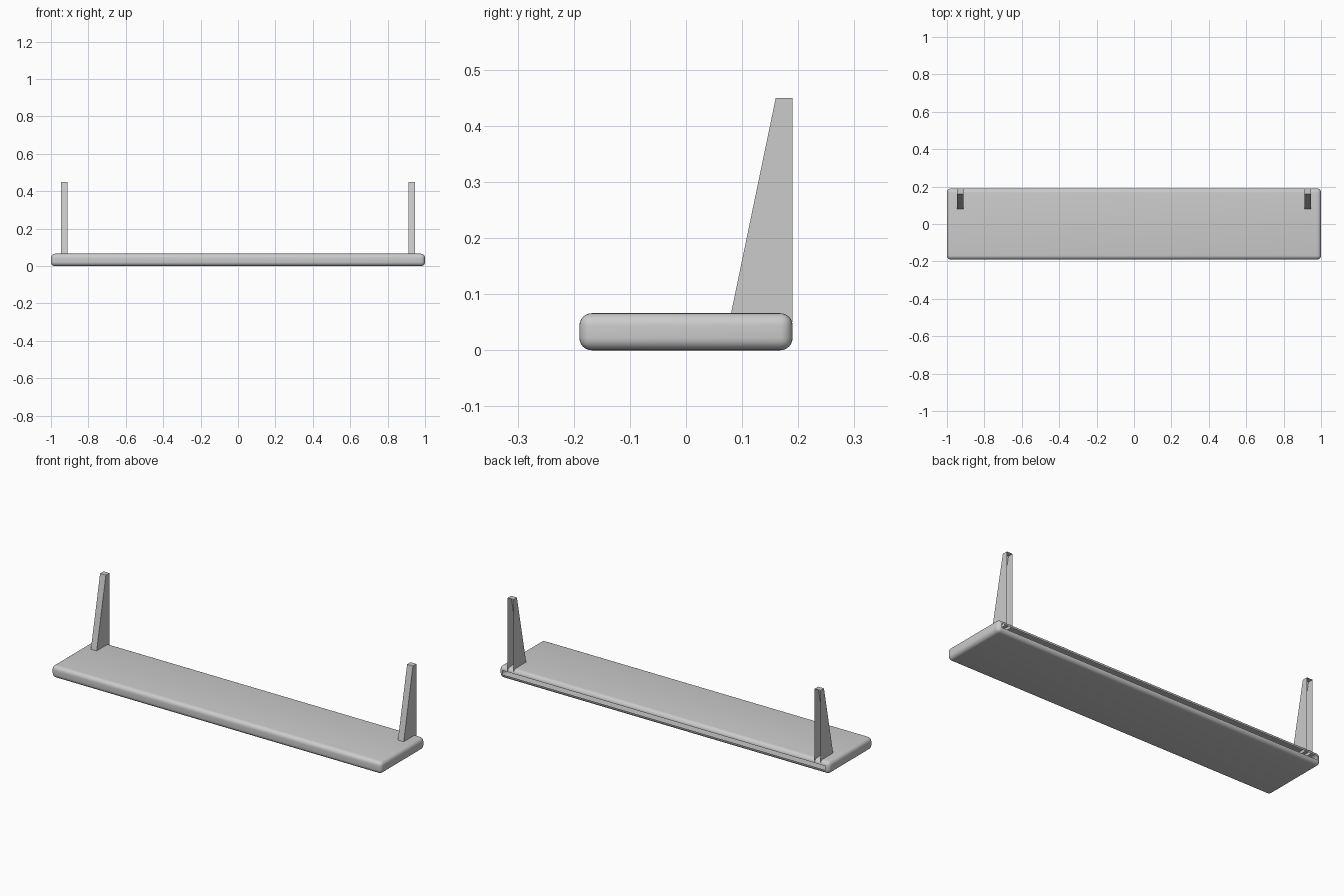
import bpy, bmesh

if "Cube" in bpy.data.objects:
    bpy.data.objects.remove(bpy.data.objects["Cube"])


def make_object(name, bm):
    mesh = bpy.data.meshes.new(name)
    bm.to_mesh(mesh)
    bm.free()
    obj = bpy.data.objects.new(name, mesh)
    bpy.context.collection.objects.link(obj)
    return obj


def shade(obj):
    bpy.ops.object.select_all(action='DESELECT')
    obj.select_set(True)
    bpy.context.view_layer.objects.active = obj
    bpy.ops.object.shade_smooth_by_angle(angle=0.6)


# Shelf board: rounded slab, left open along the flat of the wall side
bm = bmesh.new()
bmesh.ops.create_cube(bm, size=1)
for v in bm.verts:
    v.co.x *= 2.0
    v.co.y *= 0.38
    v.co.z = (v.co.z + 0.5) * 0.066
bmesh.ops.bevel(bm, geom=bm.edges[:], offset=0.022, segments=6,
                profile=0.5, affect='EDGES')
bm.normal_update()
wall_side = [f for f in bm.faces
             if f.normal.y > 0.999 and f.calc_area() > 0.01]
bmesh.ops.delete(bm, geom=wall_side, context='FACES')
shade(make_object("shelf_board", bm))

# Tapered brackets: hollow shells, open towards the wall and into the board
profile = [(0.19, 0.45), (0.16, 0.45), (0.077, 0.05), (0.19, 0.05)]


def bracket(name, cx, half=0.0175):
    bm = bmesh.new()
    left = [bm.verts.new((cx - half, y, z)) for y, z in profile]
    right = [bm.verts.new((cx + half, y, z)) for y, z in profile]
    bm.faces.new(left)
    bm.faces.new(right[::-1])
    for i in range(2):  # top cap and sloping front
        bm.faces.new((left[i + 1], left[i], right[i], right[i + 1]))
    bmesh.ops.recalc_face_normals(bm, faces=bm.faces[:])
    make_object(name, bm)


bracket("left_bracket", -0.93)
bracket("right_bracket", 0.93)
